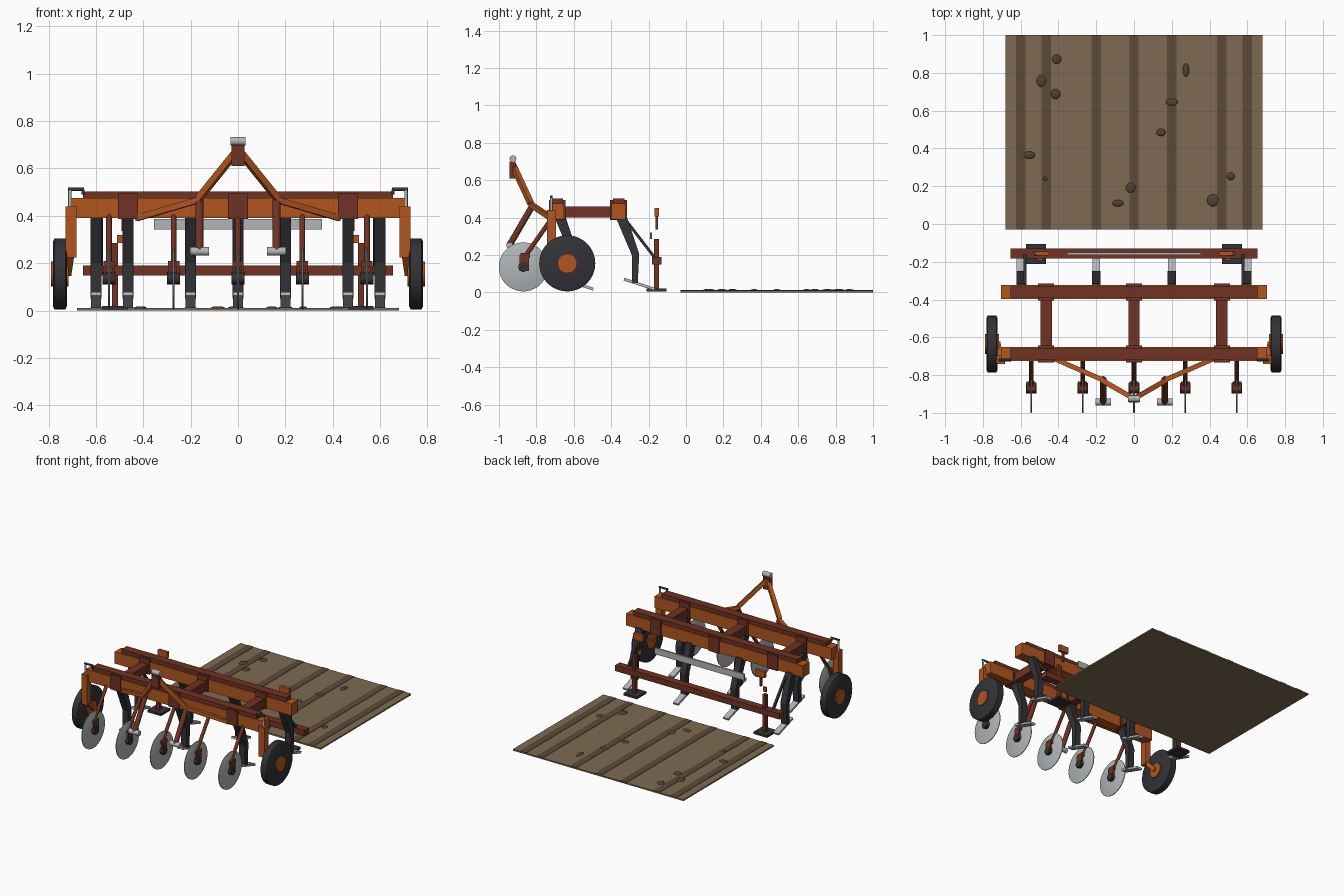
import bpy, bmesh, math
from mathutils import Vector, Matrix

if "Cube" in bpy.data.objects:
    bpy.data.objects.remove(bpy.data.objects["Cube"])


def material(name, rgb):
    m = bpy.data.materials.new(name)
    lin = [(c / 255 / 12.92) if c < 10 else ((c / 255 + 0.055) / 1.055) ** 2.4 for c in rgb]
    m.diffuse_color = (*lin, 1)
    m.use_nodes = True
    m.node_tree.nodes["Principled BSDF"].inputs["Base Color"].default_value = m.diffuse_color
    return m


ORANGE = material("orange_paint", (178, 86, 32))
BROWN = material("red_brown_paint", (112, 50, 36))
BLACK = material("charcoal", (50, 50, 56))
STEEL = material("light_steel", (178, 182, 184))
SOIL = material("soil", (126, 106, 82))
FURROW = material("furrow_soil", (92, 74, 57))
CLOD = material("clod_soil", (82, 64, 48))


def finish(bm, name, mat, smooth=False):
    bmesh.ops.recalc_face_normals(bm, faces=bm.faces)
    me = bpy.data.meshes.new(name)
    bm.to_mesh(me)
    bm.free()
    me.materials.append(mat)
    ob = bpy.data.objects.new(name, me)
    bpy.context.collection.objects.link(ob)
    if smooth:
        bpy.context.view_layer.objects.active = ob
        ob.select_set(True)
        bpy.ops.object.shade_smooth_by_angle(angle=math.radians(35))
        ob.select_set(False)
    return ob


def box(name, mat, x, y, z):
    """Box from (min, max) ranges."""
    bm = bmesh.new()
    bmesh.ops.create_cube(bm, size=1)
    for v in bm.verts:
        v.co = [(r[0] + r[1]) / 2 + c * (r[1] - r[0]) for c, r in zip(v.co, (x, y, z))]
    return finish(bm, name, mat)


def rod(name, mat, a, b, r, sides=16):
    """Cylinder, or square bar with four sides, between two points."""
    a, b = Vector(a), Vector(b)
    d = b - a
    bm = bmesh.new()
    rot = d.to_track_quat('Z', 'Y').to_matrix().to_4x4()
    if sides == 4:
        rot = rot @ Matrix.Rotation(math.pi / 4, 4, 'Z')
    bmesh.ops.create_cone(bm, cap_ends=True, segments=sides, radius1=r, radius2=r,
                          depth=d.length, matrix=Matrix.Translation((a + b) / 2) @ rot)
    return finish(bm, name, mat, sides > 8)


def plate(name, mat, x, width, yz):
    """Side outline extruded along x."""
    bm = bmesh.new()
    f = bm.faces.new([bm.verts.new((x - width / 2, y, z)) for y, z in yz])
    g = bmesh.ops.extrude_face_region(bm, geom=[f])
    bmesh.ops.translate(bm, vec=(width, 0, 0),
                        verts=[v for v in g['geom'] if isinstance(v, bmesh.types.BMVert)])
    return finish(bm, name, mat)


def wheel(name, mat, x0, x1, y, z, r, bevel):
    """Disc on the x axis with bevelled rims, spun from a half profile."""
    bm = bmesh.new()
    prof = [(x0, 0), (x0, r - bevel), (x0 + bevel / 2, r), (x1 - bevel / 2, r), (x1, r - bevel), (x1, 0)]
    vs = [bm.verts.new((px, y, z + pr)) for px, pr in prof]
    es = [bm.edges.new(p) for p in zip(vs, vs[1:])]
    bmesh.ops.spin(bm, geom=vs + es, cent=(0, y, z), axis=(1, 0, 0),
                   angle=2 * math.pi, steps=40, use_duplicate=False)
    bmesh.ops.remove_doubles(bm, verts=bm.verts, dist=1e-5)
    return finish(bm, name, mat, True)


# Soil patch with furrows and clods
box("soil_patch", SOIL, (-.68, .68), (-.03, 1), (0, .01))
for x in (-.6, -.465, -.2, 0, .2, .465, .6):
    box("furrow", FURROW, (x - .025, x + .025), (-.03, 1), (.004, .0125))
for x, y, rx, ry in ((-.49, .757, .026, .032), (-.41, .873, .025, .025), (-.415, .688, .025, .027),
                     (.275, .815, .017, .036), (.2, .645, .032, .02), (.143, .485, .025, .02),
                     (-.555, .365, .031, .02), (-.017, .192, .026, .028), (-.085, .11, .031, .018),
                     (.418, .125, .032, .033), (.512, .253, .021, .021), (-.47, .24, .012, .012)):
    bm = bmesh.new()
    bmesh.ops.create_uvsphere(bm, u_segments=12, v_segments=8, radius=1)
    bmesh.ops.transform(bm, verts=bm.verts, matrix=Matrix.Translation((x, y, .01)) @ Matrix.Diagonal((rx, ry, .008, 1)))
    finish(bm, "clod", CLOD, True)

# Main frame: two toolbars, cap rails, cross beams, clamps
for y, name in ((-.36, "rear"), (-.688, "front")):
    box(name + "_toolbar", ORANGE, (-.705, .705), (y - .037, y + .037), (.39, .475))
    box(name + "_cap_rail", BROWN, (-.655, .655), (y - .03, y + .03), (.474, .503))
    for x in (-.465, 0, .465):
        box(name + "_clamp", BROWN, (x - .042, x + .042), (y - .045, y + .045), (.387, .495))
for x in (-.465, 0, .465):
    box("cross_beam", BROWN, (x - .03, x + .03), (-.66, -.39), (.40, .46))

# Curved shanks with chisel points, in two staggered rows
SHANK = ((-.375, .40), (-.29, .20), (-.288, .05), (-.258, .05), (-.25, .205), (-.315, .40))
POINT = ((-.33, .078), (-.334, .063), (-.17, .01), (-.165, .024))
for row, dy in (((-.6, -.2, .2, .6), 0), ((-.465, 0, .465), -.328)):
    for x in row:
        plate("shank", BLACK, x, .046, [(y + dy, z) for y, z in SHANK])
        plate("chisel_point", STEEL, x, .042, [(y + dy, z) for y, z in POINT])

# Front coulter discs on angled arms
for x in (-.545, -.272, 0, .272, .545):
    wheel("coulter_disc", STEEL, x - .004, x + .004, -.87, .136, .131, .003)
    rod("coulter_hub", BLACK, (x - .028, -.87, .136), (x + .028, -.87, .136), .027)
    rod("coulter_arm", BROWN, (x, -.855, .2), (x, -.715, .40), .012)
    box("coulter_fork_bridge", BROWN, (x - .024, x + .024), (-.885, -.835), (.185, .21))
    for s in (-1, 1):
        box("coulter_fork", BROWN, sorted((x + s * .012, x + s * .024)), (-.89, -.84), (.115, .2))

# Hitch: centre head and cap
box("hitch_head", BROWN, (-.027, .027), (-.945, -.912), (.61, .70))
rod("hitch_pin", STEEL, (-.031, -.925, .715), (.031, -.925, .715), .018)

for s in (-1, 1):
    # Hitch legs, braces and lower link arms
    rod("hitch_leg", ORANGE, (0, -.925, .68), (s * .165, -.83, .475), .019, 4)
    rod("hitch_brace", ORANGE, (s * .155, -.83, .47), (s * .43, -.71, .39), .018, 4)
    rod("lower_link", BROWN, (s * .163, -.82, .465), (s * .163, -.945, .25), .017)
    rod("lower_link_pin", STEEL, (s * .123, -.943, .25), (s * .203, -.943, .25), .018)

    # Gauge wheels with hubs, arms and crank handles
    wheel("gauge_tire", BLACK, *sorted((s * .723, s * .781)), -.635, .155, .15, .012)
    rod("wheel_hub", ORANGE, (s * .715, -.635, .155), (s * .79, -.635, .155), .053, 24)
    box("wheel_post", ORANGE, sorted((s * .683, s * .729)), (-.742, -.695), (.225, .44))
    rod("wheel_arm", ORANGE, (s * .706, -.718, .25), (s * .72, -.635, .155), .02, 4)
    rod("crank_screw", STEEL, (s * .71, -.72, .43), (s * .71, -.72, .51), .007)
    rod("crank_handle", BLACK, (s * .717, -.72, .512), (s * .65, -.72, .512), .007)
    rod("crank_grip", BLACK, (s * .655, -.72, .512), (s * .655, -.72, .49), .007)

    # Leveller arms, posts, skid pads and markers
    rod("leveller_arm", BLACK, (s * .577, -.325, .39), (s * .577, -.155, .17), .011, 4)
    box("skid_post", BROWN, sorted((s * .507, s * .533)), (-.17, -.145), (.015, .285))
    box("skid_pad", BLACK, sorted((s * .465, s * .573)), (-.212, -.105), (.004, .02))
    box("marker_block", ORANGE, sorted((s * .45, s * .523)), (-.168, -.145), (.405, .45))
    box("marker_stem", BROWN, sorted((s * .48, s * .493)), (-.164, -.15), (.335, .406))
    box("marker_tab", ORANGE, sorted((s * .485, s * .511)), (-.193, -.183), (.285, .32))

# Rear levelling bar and light rail
box("leveller_bar", BROWN, (-.655, .655), (-.182, -.13), (.148, .19))
box("rear_rail", STEEL, (-.355, .355), (-.163, -.151), (.342, .387))
